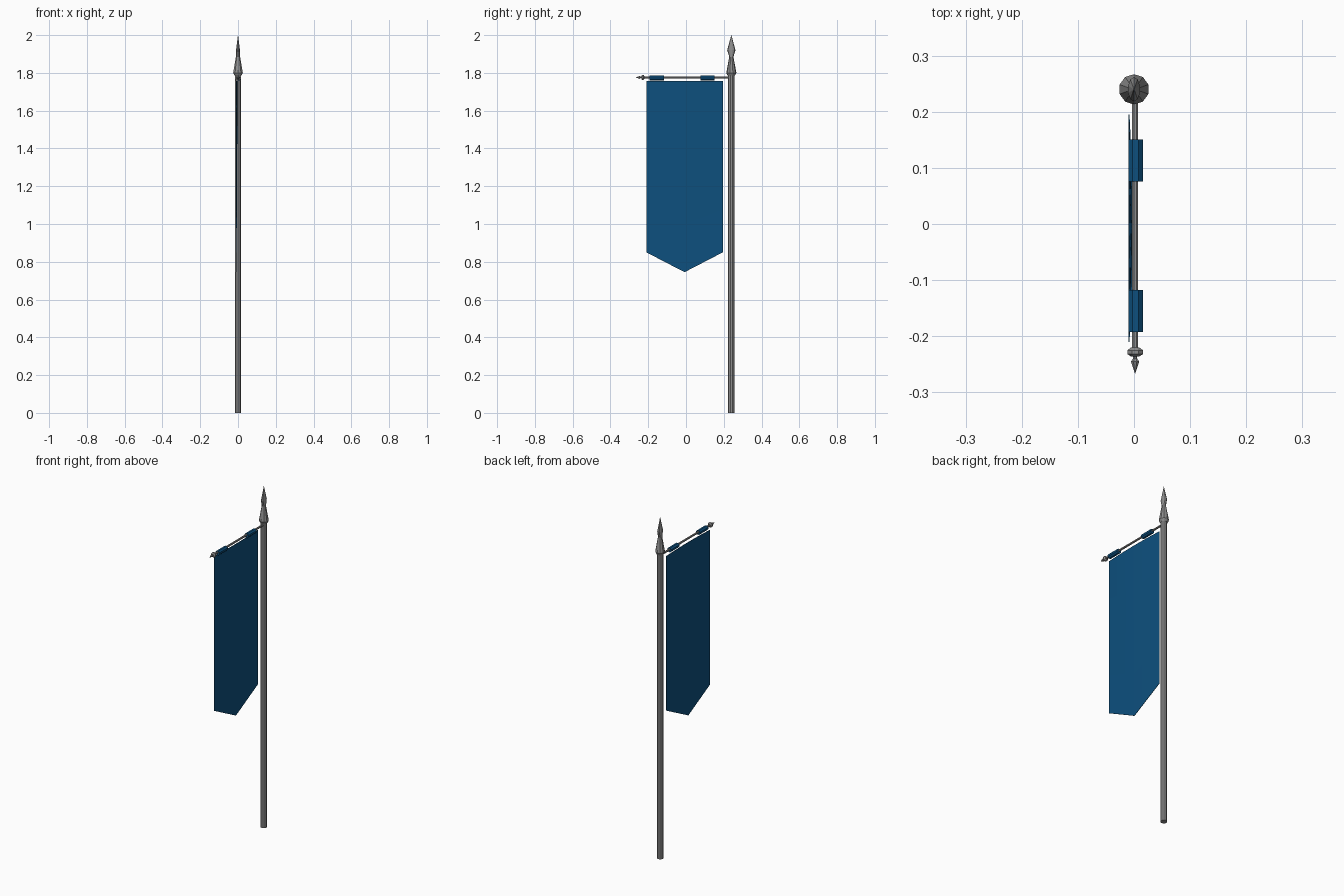
import bpy, bmesh, math
from mathutils import Matrix

if "Cube" in bpy.data.objects:
    bpy.data.objects.remove(bpy.data.objects["Cube"])


def material(name, rgb):
    m = bpy.data.materials.new(name)
    m.use_nodes = True
    m.diffuse_color = (*rgb, 1)
    m.node_tree.nodes["Principled BSDF"].inputs["Base Color"].default_value = (*rgb, 1)
    return m


steel = material("grey steel", (0.27, 0.27, 0.27))
cloth = material("blue cloth", (0.004, 0.08, 0.21))


def add_object(name, bm, mat):
    bmesh.ops.recalc_face_normals(bm, faces=bm.faces[:])
    me = bpy.data.meshes.new(name)
    bm.to_mesh(me)
    bm.free()
    me.materials.append(mat)
    ob = bpy.data.objects.new(name, me)
    bpy.context.collection.objects.link(ob)
    return ob


def lathe(name, profile, sides, mat, matrix):
    """Rings of (radius x, radius y, height), capped at both ends."""
    bm = bmesh.new()
    rings = []
    for rx, ry, z in profile:
        angles = [math.tau * (i + 0.5) / sides for i in range(sides)]
        rings.append([bm.verts.new((rx * math.cos(a), ry * math.sin(a), z)) for a in angles])
    for a, b in zip(rings, rings[1:]):
        for i in range(sides):
            j = (i + 1) % sides
            bm.faces.new((a[i], a[j], b[j], b[i]))
    bm.faces.new(rings[0])
    bm.faces.new(rings[-1])
    bmesh.ops.remove_doubles(bm, verts=bm.verts[:], dist=0.00001)
    bm.transform(matrix)
    return add_object(name, bm, mat)


def round_profile(points):
    return [(r, r, z) for r, z in points]


# Upright pole and flattened spear finial
POLE_Y, BAR_X, BAR_Z = 0.24, 0.002, 1.776
at_pole = Matrix.Translation((0, POLE_Y, 0))
lathe("pole", round_profile([(0.018, 0), (0.018, 1.8)]), 10, steel, at_pole)
lathe("spear_finial", [(0.019, 0.019, 1.785), (0.027, 0.027, 1.8), (0.024, 0.024, 1.815),
                       (0.012, 0.011, 1.885), (0.011, 0.022, 1.92), (0.0005, 0.0005, 2.0)],
      10, steel, at_pole)

# Crossbar running forward from the pole, with a collar and small point
forward = Matrix.Translation((BAR_X, POLE_Y, BAR_Z)) @ Matrix.Rotation(math.pi / 2, 4, "X")
lathe("crossbar", round_profile([(0.006, 0), (0.006, 0.464)]), 8, steel, forward)
lathe("crossbar_collar", round_profile([(0.008, 0.46), (0.015, 0.465), (0.015, 0.472), (0.008, 0.476)]),
      8, steel, forward)
lathe("crossbar_point", round_profile([(0.004, 0.474), (0.004, 0.48), (0.008, 0.485), (0.0004, 0.506)]),
      8, steel, forward)

# Cloth loops around the crossbar
for name, y in (("back_loop", 0.113), ("front_loop", -0.155)):
    ring = Matrix.Translation((0.003, y, 1.773)) @ Matrix.Rotation(math.pi / 2, 4, "X")
    lathe(name, round_profile([(0.014, -0.0375), (0.014, 0.0375)]), 8, cloth, ring)

# Hanging banner: bowed along the top, straight and pointed at the bottom
COLS, ROWS = 6, 4
bm = bmesh.new()
grid = []
for r in range(ROWS + 1):
    t = r / ROWS
    row = []
    for c in range(COLS + 1):
        u = 2 * c / COLS - 1
        low = 0.85 - 0.105 * (1 - abs(u))
        bow = 0.006 * (1 - u * u) * (1 - t)
        row.append(bm.verts.new((-0.009 + bow, -0.0075 + 0.2025 * u, 1.757 + (low - 1.757) * t)))
    grid.append(row)
for a, b in zip(grid, grid[1:]):
    for c in range(COLS):
        bm.faces.new((a[c], a[c + 1], b[c + 1], b[c]))
banner = add_object("banner", bm, cloth)
thickness = banner.modifiers.new("thickness", "SOLIDIFY")
thickness.thickness = 0.002
thickness.offset = 0
